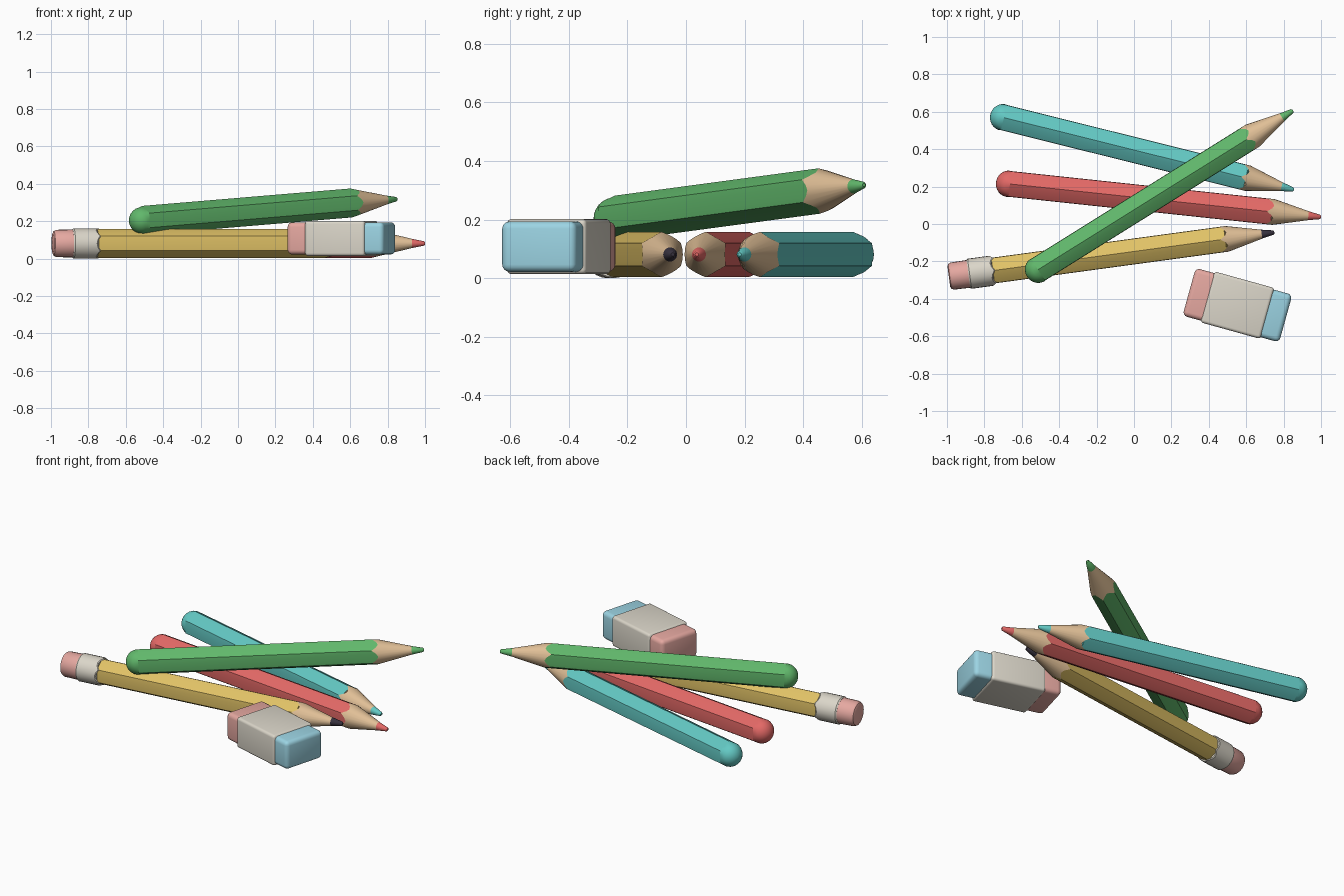
import bpy, bmesh, math
from mathutils import Vector, Matrix

old = bpy.data.objects.get("Cube")
if old:
    bpy.data.objects.remove(old, do_unlink=True)


def material(name, *srgb):
    color = [((c + 0.055) / 1.055) ** 2.4 for c in srgb] + [1]
    m = bpy.data.materials.new(name)
    m.use_nodes = True
    m.diffuse_color = color
    bsdf = m.node_tree.nodes["Principled BSDF"]
    bsdf.inputs["Base Color"].default_value = color
    bsdf.inputs["Roughness"].default_value = 0.6
    return m


PINK = material("pink_rubber", 0.90, 0.66, 0.63)
YELLOW = material("yellow_paint", 0.88, 0.76, 0.40)
GREEN = material("green_paint", 0.38, 0.72, 0.42)
RED = material("red_paint", 0.89, 0.41, 0.40)
TEAL = material("teal_paint", 0.39, 0.79, 0.77)
WOOD = material("bare_wood", 0.88, 0.75, 0.59)
WHITE = material("off_white", 0.86, 0.84, 0.79)
BLUE = material("blue_rubber", 0.61, 0.83, 0.89)
GRAPHITE = material("graphite", 0.22, 0.20, 0.25)

CORNER, FLAT = 0.0775, 0.069     # barrel radius at corners and at flats
WOOD_LEN, LEAD_LEN, LEAD_R = 0.29, 0.068, 0.024
SIDES = 24
parts = []


def add_object(name, bm, mat, matrix):
    bmesh.ops.recalc_face_normals(bm, faces=bm.faces)
    mesh = bpy.data.meshes.new(name)
    bm.to_mesh(mesh)
    bm.free()
    mesh.materials.append(mat)
    ob = bpy.data.objects.new(name, mesh)
    ob.matrix_world = matrix
    bpy.context.collection.objects.link(ob)
    parts.append(ob)


def hex_radius(a):
    """Rounded hexagon with a corner pointing up."""
    to_flat = (a % (math.pi / 3)) - math.pi / 6
    return min(CORNER, FLAT / math.cos(to_flat))


def round_ring(x, r):
    return lambda a: (x, r)


def hex_ring(x):
    return lambda a: (x, hex_radius(a))


def cut_ring(x, slope):
    """Scalloped edge where a cone meets the hexagonal barrel."""
    return lambda a: (x + (CORNER - hex_radius(a)) * slope, hex_radius(a))


def loft(name, rings, mat, matrix):
    bm = bmesh.new()
    loops = []
    for ring in rings:
        loop = []
        for i in range(SIDES):
            a = math.tau * i / SIDES
            x, r = ring(a)
            loop.append(bm.verts.new((x, r * math.sin(a), r * math.cos(a))))
        loops.append(loop)
    for p, q in zip(loops, loops[1:]):
        for i in range(SIDES):
            j = (i + 1) % SIDES
            bm.faces.new((p[i], p[j], q[j], q[i]))
    bm.faces.new(loops[0])
    bm.faces.new(loops[-1])
    add_object(name, bm, mat, matrix)


def pencil(name, rear, tip, paint, lead, eraser=False):
    rear, tip = Vector(rear), Vector(tip)
    axis = tip - rear
    length = axis.length
    matrix = Matrix.Translation(rear) @ axis.to_track_quat('X', 'Z').to_matrix().to_4x4()
    cone_start, lead_start = length - WOOD_LEN, length - LEAD_LEN
    edge = cut_ring(cone_start, (lead_start - cone_start) / (CORNER - LEAD_R))
    body_start = 0.2 if eraser else 0.075

    # Painted barrel, sharpened wood and lead
    loft(name + "_barrel", [hex_ring(body_start), edge], paint, matrix)
    loft(name + "_wood", [edge, round_ring(lead_start, LEAD_R)], WOOD, matrix)
    loft(name + "_lead", [round_ring(lead_start, LEAD_R),
                          round_ring(length - 0.006, 0.012),
                          round_ring(length, 0.006)], lead, matrix)
    if eraser:
        # Rubber end held by a ferrule
        loft(name + "_rubber", [round_ring(0, 0.055), round_ring(0.005, 0.066),
                                round_ring(0.018, 0.073), round_ring(0.115, 0.075)],
             PINK, matrix)
        loft(name + "_ferrule", [round_ring(0.105, 0.076), round_ring(0.112, 0.081),
                                 lambda a: (0.245 - (CORNER - hex_radius(a)) * 2, 0.081),
                                 lambda a: (0.25 - (CORNER - hex_radius(a)) * 2, 0.077)],
             WHITE, matrix)
    else:
        # Domed end cap
        dome = [hex_ring(0.075)]
        for k in range(7):
            t = math.radians(5 + 13.5 * k)
            dome.append(round_ring(0.068 * (1 - math.sin(t)), 0.071 * math.cos(t)))
        loft(name + "_end_cap", dome, paint, matrix)


pencil("yellow_pencil", (-0.99, -0.281, 0.081), (0.75, -0.045, 0.081), YELLOW, GRAPHITE, True)
pencil("red_pencil", (-0.738, 0.222, 0.081), (1.0, 0.037, 0.081), RED, RED)
pencil("teal_pencil", (-0.768, 0.587, 0.081), (0.855, 0.183, 0.081), TEAL, TEAL)
pencil("green_pencil", (-0.572, -0.281, 0.199), (0.85, 0.607, 0.318), GREEN, GREEN)


def rounded_block(name, x0, x1, width, height, radius, mat, matrix):
    bm = bmesh.new()
    bmesh.ops.create_cube(bm, size=1)
    for v in bm.verts:
        v.co = ((x0 + x1) / 2 + v.co.x * (x1 - x0), v.co.y * width, v.co.z * height)
    bmesh.ops.bevel(bm, geom=bm.edges[:], offset=radius, segments=4,
                    profile=0.5, affect='EDGES')
    add_object(name, bm, mat, matrix)


# Block eraser: two rubber ends in a sleeve
block = Matrix.Translation((0.553, -0.434, 0.108)) @ Matrix.Rotation(math.radians(-15.5), 4, 'Z')
rounded_block("eraser_pink_end", -0.268, 0.0, 0.264, 0.172, 0.025, PINK, block)
rounded_block("eraser_blue_end", 0.0, 0.268, 0.264, 0.172, 0.025, BLUE, block)
rounded_block("eraser_sleeve", -0.166, 0.166, 0.282, 0.188, 0.016, WHITE, block)

# Smooth shading with crisp edges
bpy.ops.object.select_all(action='DESELECT')
for ob in parts:
    ob.select_set(True)
bpy.context.view_layer.objects.active = parts[0]
bpy.ops.object.shade_smooth_by_angle(angle=math.radians(35))
